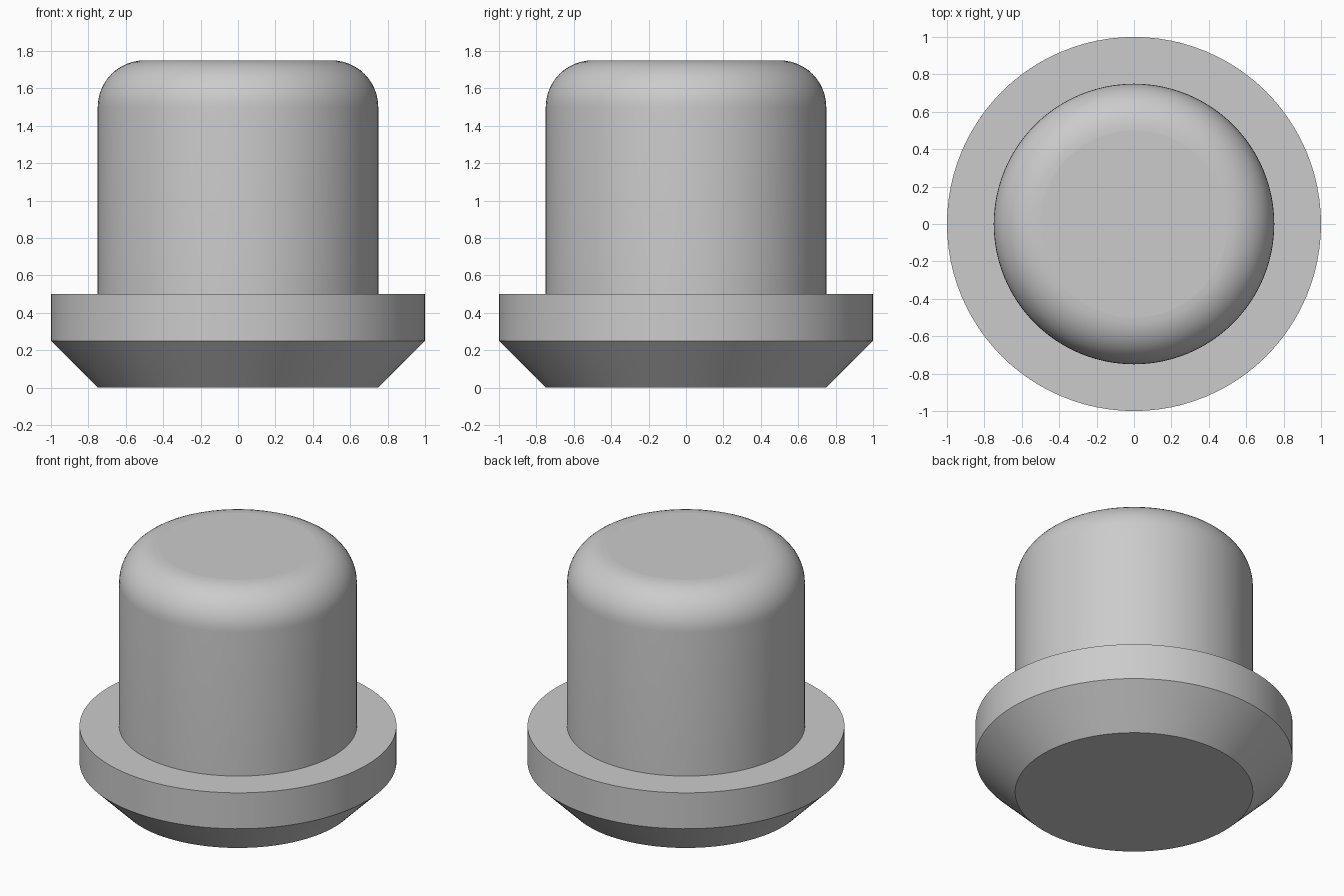
import bpy
import bmesh
import math

SIDES = 96
ARC_STEPS = 12

cube = bpy.data.objects.get("Cube")
if cube:
    bpy.data.objects.remove(cube, do_unlink=True)

# Plain grey material
grey = bpy.data.materials.new("light_grey")
grey.use_nodes = True
colour = (0.6, 0.6, 0.6, 1)
grey.diffuse_color = colour
grey.node_tree.nodes["Principled BSDF"].inputs["Base Color"].default_value = colour

# Half profile: chamfered base, flange, stem and rounded crown
profile = [(0.75, 0), (1, 0.25), (1, 0.5), (0.75, 0.5)]
for i in range(ARC_STEPS + 1):
    a = math.pi / 2 * i / ARC_STEPS
    profile.append((0.5 + 0.25 * math.cos(a), 1.5 + 0.25 * math.sin(a)))

# Revolve the profile and cap both ends
bm = bmesh.new()
verts = [bm.verts.new((r, 0, z)) for r, z in profile]
edges = [bm.edges.new(pair) for pair in zip(verts, verts[1:])]
bmesh.ops.spin(bm, geom=verts + edges, cent=(0, 0, 0), axis=(0, 0, 1),
               angle=math.tau, steps=SIDES)
bmesh.ops.remove_doubles(bm, verts=bm.verts, dist=0.0001)
bmesh.ops.holes_fill(bm, edges=bm.edges, sides=0)
bmesh.ops.recalc_face_normals(bm, faces=bm.faces)

mesh = bpy.data.meshes.new("flanged_plug")
bm.to_mesh(mesh)
bm.free()
mesh.materials.append(grey)
plug = bpy.data.objects.new("flanged_plug", mesh)
bpy.context.collection.objects.link(plug)

# Smooth sides with sharp rims, flat horizontal faces
bpy.ops.object.select_all(action="DESELECT")
plug.select_set(True)
bpy.context.view_layer.objects.active = plug
bpy.ops.object.shade_smooth_by_angle(angle=math.radians(30))
for face in mesh.polygons:
    if abs(face.normal.z) > 0.999:
        face.use_smooth = False
